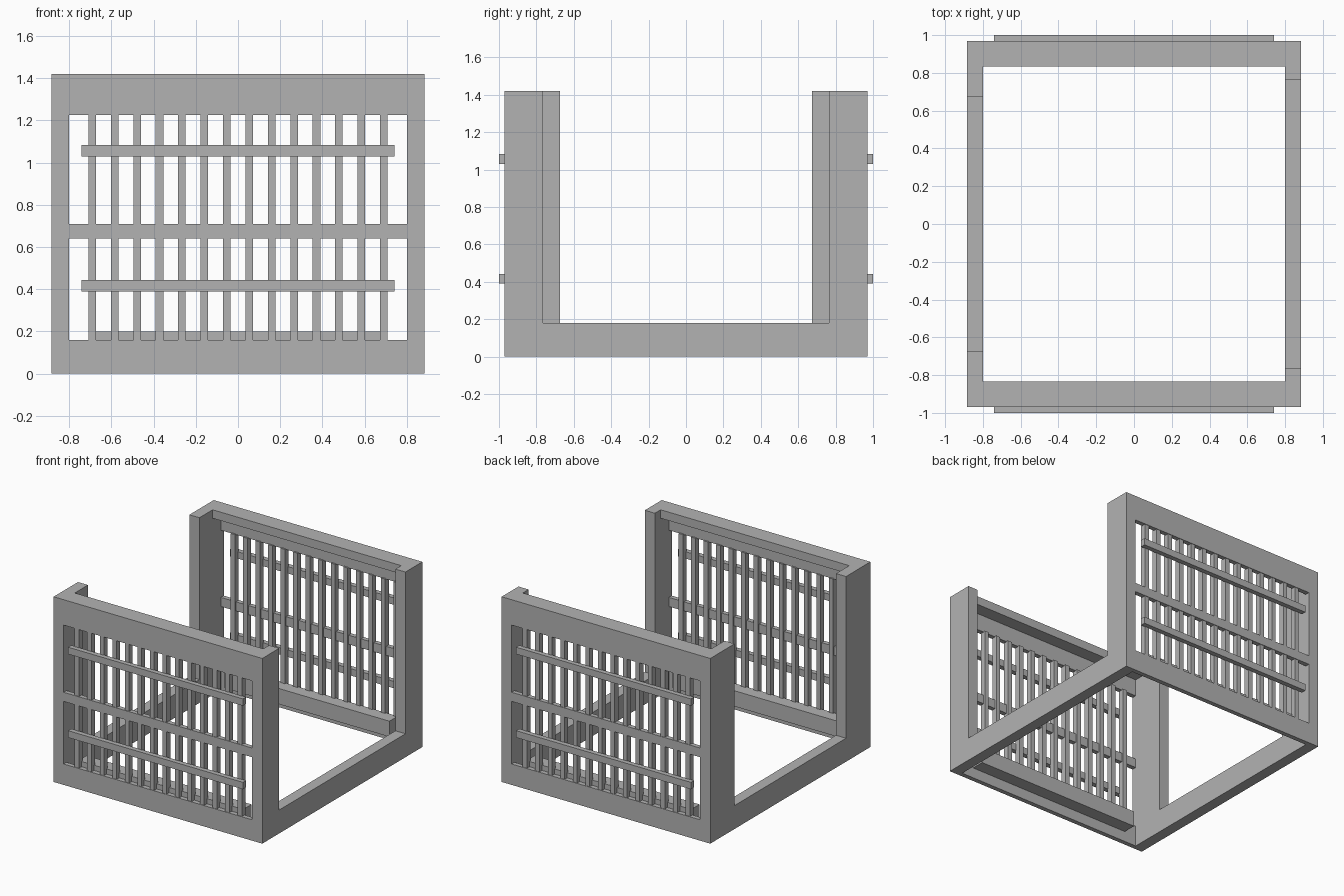
import bpy

cube = bpy.data.objects.get("Cube")
if cube:
    bpy.data.objects.remove(cube, do_unlink=True)

grey = bpy.data.materials.new("plain_grey")
grey.use_nodes = True
grey.diffuse_color = (0.45, 0.45, 0.45, 1)
grey.node_tree.nodes["Principled BSDF"].inputs["Base Color"].default_value = (0.45, 0.45, 0.45, 1)


def box(name, xs, ys, zs):
    """Box spanning the given (low, high) pairs, in either order."""
    bpy.ops.mesh.primitive_cube_add(size=1)
    ob = bpy.context.object
    ob.name = name
    spans = [sorted(s) for s in (xs, ys, zs)]
    for v in ob.data.vertices:
        v.co = [s[0] if c < 0 else s[1] for c, s in zip(v.co, spans)]
    ob.data.materials.append(grey)
    return ob


HALF_W, INNER_W = 0.885, 0.80     # outer and inner half width
FACE, BACK = 0.97, 0.935          # panel outer and inner depth
LIP = 0.835                       # inner edge of the flanges
TOP = 1.42
BAR_COUNT, PITCH, BAR_W = 14, 0.1063, 0.036

# End panels
for side, end in ((-1, "front"), (1, "back")):
    def span(a, b):
        return (side * a, side * b)

    inner = (-INNER_W, INNER_W)
    box(end + "_top_plate", inner, span(BACK, FACE), (1.225, TOP))
    box(end + "_top_flange", inner, span(LIP, BACK), (1.355, TOP))
    box(end + "_bottom_plate", inner, span(BACK, FACE), (0, 0.16))
    box(end + "_bottom_ledge", (-0.70, 0.70), span(LIP, BACK), (0.08, 0.20))
    box(end + "_middle_rail", inner, span(BACK, FACE), (0.64, 0.71))

    # Outer rails across the bars
    for label, z in (("lower", 0.39), ("upper", 1.03)):
        box(f"{end}_{label}_outer_rail", (-0.742, 0.742), span(0.962, 1.0), (z, z + 0.053))

    # Vertical bars
    for i in range(BAR_COUNT):
        x = (i - (BAR_COUNT - 1) / 2) * PITCH
        box(f"{end}_bar_{i + 1}", (x - BAR_W / 2, x + BAR_W / 2),
            span(0.922, 0.966), (0.15, 1.23))

    # Corner posts, deeper on the right side
    for sx, label, depth in ((1, "left", 0.765), (-1, "right", 0.675)):
        box(f"{end}_{label}_post", (sx * INNER_W, sx * HALF_W), span(depth, FACE), (0, TOP))

# Side sills joining the two panels
for sx, label, depth in ((1, "left", 0.765), (-1, "right", 0.675)):
    box(label + "_sill", (sx * INNER_W, sx * HALF_W), (-depth, depth), (0, 0.18))
